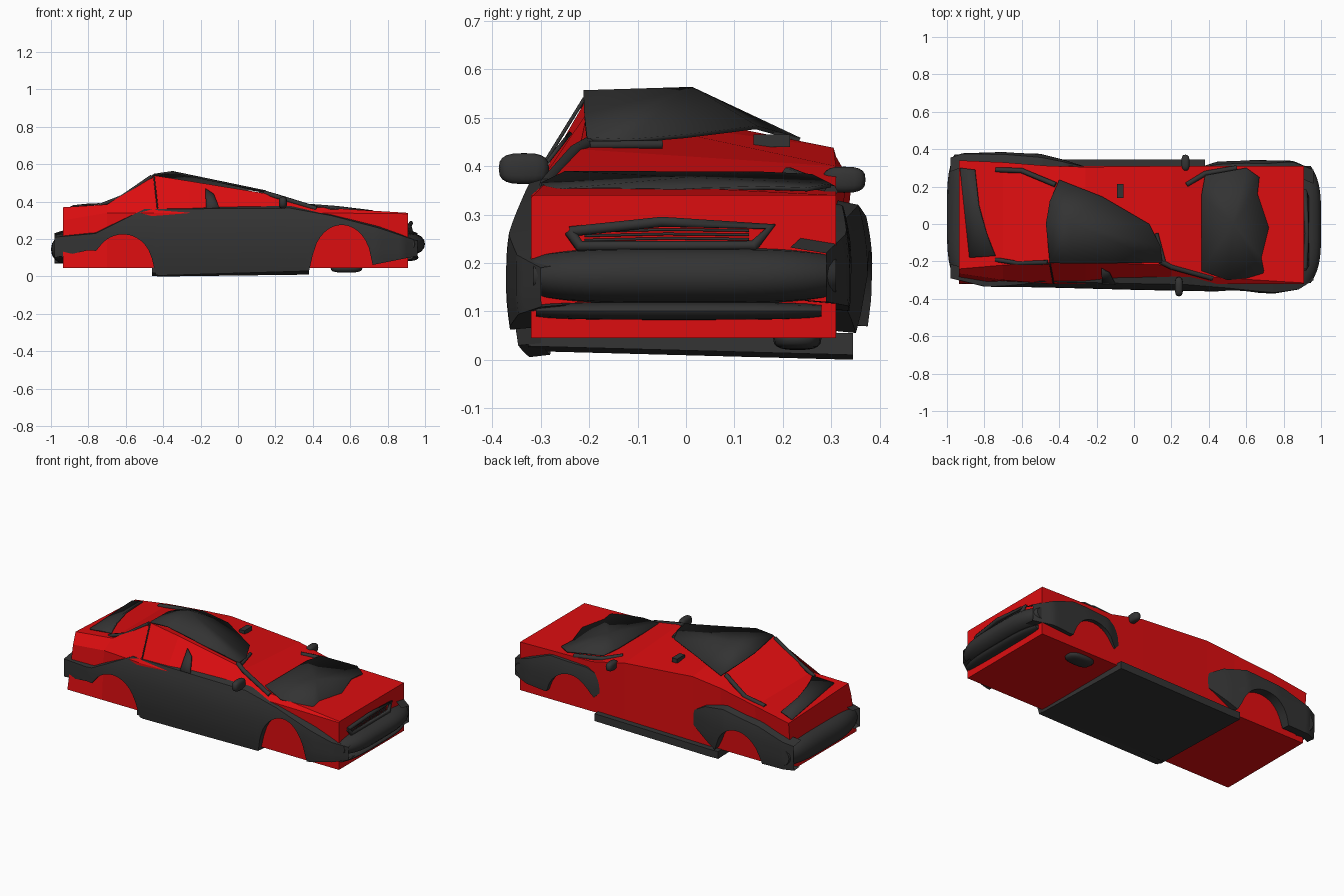
import bpy, bmesh, math
from mathutils import Vector


def material(name, col):
    m = bpy.data.materials.new(name)
    m.diffuse_color = (*col, 1)
    return m


RED = material("red paint", (0.72, 0.004, 0.005))
GREY = material("dark grey", (0.033, 0.033, 0.033))


def finish(name, bm, mat, angle=0):
    bmesh.ops.remove_doubles(bm, verts=bm.verts, dist=0.0005)
    bmesh.ops.recalc_face_normals(bm, faces=bm.faces)
    me = bpy.data.meshes.new(name)
    bm.to_mesh(me)
    bm.free()
    me.materials.append(mat)
    ob = bpy.data.objects.new(name, me)
    bpy.context.collection.objects.link(ob)
    if angle:
        bpy.ops.object.select_all(action='DESELECT')
        ob.select_set(True)
        bpy.context.view_layer.objects.active = ob
        bpy.ops.object.shade_smooth_by_angle(angle=math.radians(angle))
    return ob


def loft(name, rows, mat, closed=False, caps=False, angle=0):
    bm = bmesh.new()
    vs = [[bm.verts.new(p) for p in r] for r in rows]
    n = len(rows[0])
    for a, b in zip(vs, vs[1:]):
        for i in range(n if closed else n - 1):
            j = (i + 1) % n
            bm.faces.new((a[i], a[j], b[j], b[i]))
    if caps:
        bm.faces.new(vs[0])
        bm.faces.new(vs[-1][::-1])
    return finish(name, bm, mat, angle)


def plate(name, pts, mat=GREY, centre=None, thick=0.008):
    """Thin panel fanned from its centre."""
    bm = bmesh.new()
    ring = [bm.verts.new(p) for p in pts]
    c = bm.verts.new(centre or sum((Vector(p) for p in pts), Vector()) / len(pts))
    for i in range(len(ring)):
        bm.faces.new((ring[i], ring[(i + 1) % len(ring)], c))
    ob = finish(name, bm, mat, 40)
    s = ob.modifiers.new("thickness", 'SOLIDIFY')
    s.thickness = thick
    s.offset = 0
    return ob


def blob(name, loc, size):
    bm = bmesh.new()
    bmesh.ops.create_uvsphere(bm, u_segments=16, v_segments=10, radius=1)
    for v in bm.verts:   # squared-off ellipsoid
        v.co = Vector([math.copysign(abs(c) ** 0.7, c) * s + l for c, s, l in zip(v.co, size, loc)])
    return finish(name, bm, GREY, 60)


def box(name, lo, hi):
    bm = bmesh.new()
    bmesh.ops.create_cube(bm, size=1)
    for v in bm.verts:
        v.co = Vector([(a + b) / 2 + c * (b - a) for a, b, c in zip(lo, hi, v.co)])
    return finish(name, bm, GREY)


def strip(name, pts, r=0.012):
    cu = bpy.data.curves.new(name, 'CURVE')
    cu.dimensions = '3D'
    cu.bevel_depth = r
    cu.bevel_resolution = 1
    cu.use_fill_caps = True
    sp = cu.splines.new('POLY')
    sp.points.add(len(pts) - 1)
    for p, q in zip(sp.points, pts):
        p.co = (*q, 1)
    cu.materials.append(GREY)
    ob = bpy.data.objects.new(name, cu)
    bpy.context.collection.objects.link(ob)


def lerp(table, x):
    for (a, p), (b, q) in zip(table, table[1:]):
        if x <= b:
            return p + (q - p) * max(0, (x - a) / (b - a))
    return table[-1][1]


# simple faceted red body: x, belt y/z, near top y/z, far top y/z
body = [(-0.935, -0.265, 0.30, -0.24, 0.37, 0.34, 0.345),
        (-0.70, -0.30, 0.34, -0.22, 0.385, 0.33, 0.385),
        (-0.45, -0.32, 0.34, -0.205, 0.54, 0.31, 0.42),
        (-0.26, -0.32, 0.34, -0.205, 0.51, 0.305, 0.438),
        (0.20, -0.32, 0.34, -0.22, 0.435, 0.31, 0.40),
        (0.42, -0.32, 0.34, -0.285, 0.37, 0.31, 0.35),
        (0.91, -0.32, 0.335, -0.315, 0.34, 0.31, 0.34)]
loft("red_body", [[(x, -0.32, 0.045), (x, by, bz), (x, ny, nz), (x, fy, fz), (x, 0.31, 0.045)]
                  for x, by, bz, ny, nz, fy, fz in body], RED, closed=True, caps=True)


# shell sides with open wheel arches
def side_panel(name, x0, x1, top, width, sill, sgn, lift=0.0):
    rows = []
    n = int((x1 - x0) / 0.02)
    for i in range(n + 1):
        x = x0 + (x1 - x0) * i / n
        lo = lerp(sill, x)
        for cx, rx, zt in ((-0.615, 0.165, 0.225), (0.555, 0.165, 0.275)):
            d = (x - cx) / rx
            if abs(d) < 1:
                lo = max(lo, (zt - lift) * (1 - d * d) ** 0.4)
        hi, w = max(lerp(top, x), lo + 0.02), lerp(width, x)
        row = [(x, sgn * (w - 0.06), lo + 0.005)]
        for k in range(9):
            z = lo + (hi - lo) * k / 8
            t = z / 0.38
            y = w - 0.07 * max(0, 0.35 - t) ** 1.3 - 0.16 * max(0, t - 0.5) ** 2
            row.append((x, sgn * y, z))
        row.append((x, sgn * (w - 0.075), hi + 0.012))
        rows.append(row)
    return loft(name, rows, GREY, angle=45)


side_panel("near_side_panel", -0.98, 0.96,
           [(-0.98, 0.21), (-0.76, 0.23), (-0.62, 0.30), (-0.5, 0.36), (0.28, 0.365), (0.5, 0.325), (0.75, 0.26), (0.96, 0.19)],
           [(-0.98, 0.29), (-0.8, 0.335), (-0.45, 0.34), (0, 0.352), (0.5, 0.362), (0.75, 0.372), (0.88, 0.35), (0.96, 0.30)],
           [(-0.98, 0.10), (-0.8, 0.14), (-0.77, 0.14), (-0.43, 0.005), (0.4, 0.03), (0.71, 0.06), (0.96, 0.11)], -1)
side_panel("far_rear_fender", -0.98, -0.24,
           [(-0.98, 0.22), (-0.75, 0.29), (-0.5, 0.32), (-0.36, 0.29), (-0.24, 0.22)],
           [(-0.98, 0.355), (-0.92, 0.378), (-0.7, 0.385), (-0.5, 0.375), (-0.38, 0.345), (-0.24, 0.30)],
           [(-0.98, 0.07), (-0.8, 0.07), (-0.45, 0.05), (-0.24, 0.16)], 1)
side_panel("far_front_fender", 0.34, 0.96,
           [(0.34, 0.25), (0.45, 0.31), (0.7, 0.32), (0.96, 0.22)],
           [(0.34, 0.30), (0.45, 0.335), (0.6, 0.343), (0.85, 0.338), (0.96, 0.29)],
           [(0.34, 0.20), (0.41, 0.13), (0.72, 0.10), (0.96, 0.12)], 1, 0.03)


# bumpers swept across the car
def bumper(name, y0, y1, x, depth, sgn, z0, z1, bow):
    rows = []
    for i in range(21):
        u = i / 10 - 1
        y = (y0 + y1) / 2 + u * (y1 - y0) / 2
        nose = x - bow * abs(u) ** 4
        h = (z1 - z0) / 2 * (1 - 0.25 * abs(u) ** 4)
        zc = (z0 + z1) / 2
        rows.append([(sgn * (nose - depth * (1 - math.sin(a) ** 0.7)), y, zc - h * math.cos(a))
                     for a in [math.pi * k / 8 for k in range(8)] + [math.pi - 1e-6]])
    return loft(name, rows, GREY, closed=True, caps=True, angle=45)


bumper("front_bumper", -0.315, 0.31, 1.0, 0.10, 1, 0.115, 0.232, 0.055)
bumper("front_lip", -0.31, 0.28, 0.965, 0.07, 1, 0.082, 0.12, 0.03)
bumper("rear_bumper", -0.295, 0.372, 1.0, 0.10, -1, 0.065, 0.225, 0.04)

# grille frame with slats
strip("grille_frame", [(0.915, -0.24, 0.265), (0.925, -0.05, 0.285), (0.915, 0.175, 0.275), (0.925, 0.14, 0.235),
                       (0.925, -0.22, 0.235), (0.915, -0.24, 0.265)], 0.012)
for i in range(4):
    strip("grille_slat", [(0.915, -0.21, 0.238 + i * 0.009), (0.92, -0.04, 0.242 + i * 0.009),
                          (0.915, 0.13, 0.24 + i * 0.009)], 0.003)

# roof crushed down on the far side
plate("roof", [(-0.45, -0.208, 0.545), (-0.33, -0.212, 0.553), (-0.1, -0.21, 0.505), (0.15, -0.205, 0.456),
               (0.14, -0.12, 0.452), (0.08, 0.0, 0.462), (-0.17, 0.145, 0.48), (-0.40, 0.235, 0.455),
               (-0.45, 0.12, 0.50), (-0.47, 0.0, 0.525)], centre=(-0.35, 0.012, 0.56))

# bonnet
plate("bonnet", [(0.36, 0.15, 0.385), (0.38, 0.26, 0.38), (0.6, 0.30, 0.36), (0.67, 0.25, 0.352), (0.66, 0.16, 0.355),
                 (0.72, -0.02, 0.35), (0.68, -0.18, 0.352), (0.70, -0.28, 0.348), (0.5, -0.30, 0.362), (0.36, -0.25, 0.386)],
      centre=(0.53, 0.0, 0.373))

# boot lid edge
plate("boot_edge", [(-0.93, 0.30, 0.352), (-0.85, 0.29, 0.375), (-0.83, 0.1, 0.385), (-0.79, -0.05, 0.387),
                    (-0.74, -0.17, 0.388), (-0.88, -0.18, 0.378)])

# pillars and window edges
strip("rear_far_pillar", [(-0.74, 0.29, 0.378), (-0.6, 0.285, 0.40), (-0.42, 0.21, 0.453)], 0.014)
strip("rear_window_base", [(-0.74, -0.19, 0.378), (-0.62, -0.21, 0.425), (-0.46, -0.205, 0.535)], 0.012)
strip("front_near_pillar", [(0.14, -0.2, 0.447), (0.2, -0.23, 0.43), (0.42, -0.29, 0.362)], 0.014)
strip("front_far_pillar", [(0.28, 0.21, 0.385), (0.38, 0.27, 0.362), (0.55, 0.30, 0.348)], 0.014)
strip("windscreen_edge", [(0.12, -0.05, 0.445), (0.16, -0.2, 0.443)], 0.01)
strip("door_gap", [(-0.43, -0.318, 0.365), (-0.45, -0.21, 0.54)], 0.004)
plate("door_window_divider", [(-0.17, -0.32, 0.365), (-0.175, -0.238, 0.47), (-0.13, -0.262, 0.44), (-0.10, -0.32, 0.365)])
box("cabin_mirror", (-0.09, 0.14, 0.44), (-0.055, 0.215, 0.465))

# mirrors, underside
blob("near_mirror", (0.24, -0.335, 0.395), (0.022, 0.052, 0.032))
blob("far_mirror", (0.275, 0.327, 0.372), (0.022, 0.044, 0.027))
blob("front_hub", (0.58, 0.23, 0.045), (0.085, 0.05, 0.025))
loft("floor_pan", [[(x, -0.325, z + 0.018), (x, 0.345, z), (x, 0.345, z + 0.045), (x, -0.325, z + 0.045)]
                   for x, z in ((-0.46, 0.002), (-0.40, 0.0), (0.38, 0.01))], GREY, closed=True, caps=True)
